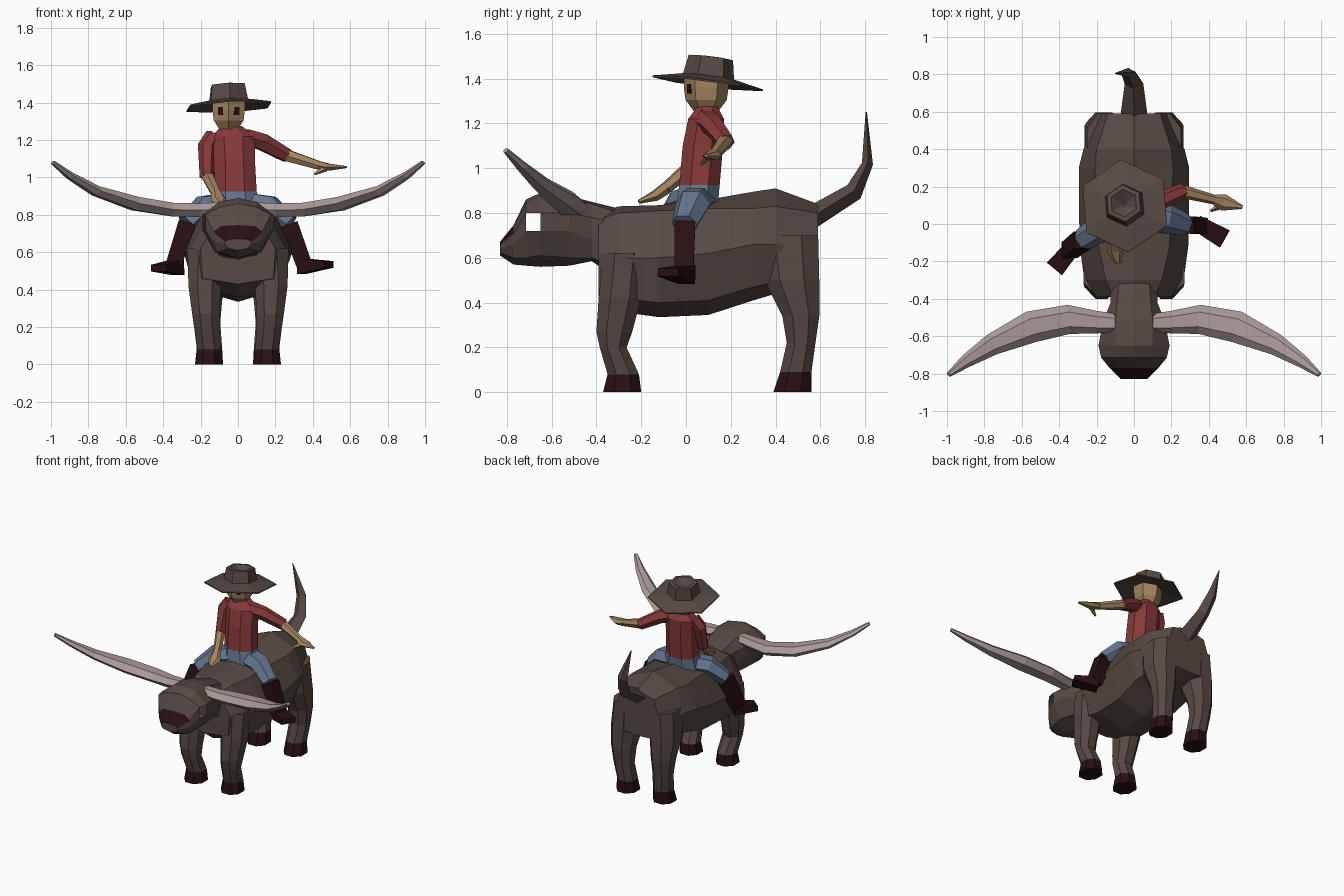
import bpy, bmesh, math
from mathutils import Vector, Matrix, Euler

cube = bpy.data.objects.get("Cube")
if cube:
    bpy.data.objects.remove(cube, do_unlink=True)


def material(name, r, g, b):
    m = bpy.data.materials.new(name)
    m.use_nodes = True
    m.diffuse_color = (r, g, b, 1)
    bsdf = next(n for n in m.node_tree.nodes if n.type == 'BSDF_PRINCIPLED')
    bsdf.inputs["Base Color"].default_value = (r, g, b, 1)
    return m


HIDE = material("brown hide", 0.095, 0.068, 0.056)
DARK = material("dark maroon", 0.022, 0.005, 0.006)
HORN = material("pale horn", 0.40, 0.32, 0.31)
SHIRT = material("red shirt", 0.25, 0.042, 0.042)
JEANS = material("blue denim", 0.13, 0.18, 0.28)
SKIN = material("tan skin", 0.36, 0.23, 0.115)


def loft(name, rings, *mats, edit=None):
    """Skin a list of equal-length rings, with capped ends."""
    bm = bmesh.new()
    loops = [[bm.verts.new(p) for p in ring] for ring in rings]
    n = len(loops[0])
    for a, b in zip(loops, loops[1:]):
        for i in range(n):
            j = (i + 1) % n
            bm.faces.new((a[i], a[j], b[j], b[i]))
    bm.faces.new(loops[0])
    bm.faces.new(loops[-1])
    bmesh.ops.recalc_face_normals(bm, faces=bm.faces)
    if edit:
        edit(bm)
    mesh = bpy.data.meshes.new(name)
    bm.to_mesh(mesh)
    bm.free()
    for m in mats:
        mesh.materials.append(m)
    obj = bpy.data.objects.new(name, mesh)
    bpy.context.collection.objects.link(obj)
    return obj


def mirrored_ring(y, pts):
    """Closed ring in the xz plane from its +x half, top to bottom."""
    other = [(-x, z) for x, z in reversed(pts[1:-1])]
    return [Vector((x, y, z)) for x, z in pts + other]


def box_ring(z, x0, x1, y0, y1, cut=0.28):
    """Chamfered rectangle at height z."""
    cx, cy, hx, hy = (x0 + x1) / 2, (y0 + y1) / 2, (x1 - x0) / 2, (y1 - y0) / 2
    k = 1 - 2 * cut
    unit = [(1, -k), (1, k), (k, 1), (-k, 1), (-1, k), (-1, -k), (-k, -1), (k, -1)]
    return [Vector((cx + u * hx, cy + v * hy, z)) for u, v in unit]


def hex_ring(r, z, turn):
    return [Vector((r * math.cos(turn + i * math.pi / 3),
                    r * math.sin(turn + i * math.pi / 3), z)) for i in range(6)]


def tube(name, path, mat, sides=6, ref=(0, 0, 1), turn=0.0):
    """Limb along stations (x, y, z, half width, half height)."""
    pts = [Vector(p[:3]) for p in path]
    rings = []
    for i, p in enumerate(path):
        t = (pts[min(i + 1, len(pts) - 1)] - pts[max(i - 1, 0)]).normalized()
        side = t.cross(Vector(ref)).normalized()
        up = side.cross(t)
        angles = [turn + k * 2 * math.pi / sides for k in range(sides)]
        rings.append([pts[i] + side * p[3] * math.cos(a) + up * p[4] * math.sin(a)
                      for a in angles])
    return loft(name, rings, mat)


# Bull body: y, top, ridge (x, z), flank (x, z), lower edge (x, z), belly
body = [
    (-.39, .80, .11, .77, .20, .62, .19, .46, .43),
    (-.30, .83, .15, .80, .265, .60, .24, .42, .36),
    (-.12, .835, .19, .81, .29, .60, .22, .40, .335),
    (.10, .86, .20, .82, .295, .62, .22, .41, .345),
    (.30, .895, .21, .82, .295, .66, .23, .47, .41),
    (.40, .91, .20, .83, .27, .66, .22, .49, .44),
    (.59, .84, .14, .80, .19, .65, .18, .50, .49)]
loft("bull_body", [mirrored_ring(y, [(0, t), (a, s), (w, m), (b, l), (0, u)])
                   for y, t, a, s, w, m, b, l, u in body], HIDE)


# Bull neck and head, with open eye sockets and a dark nose
def finish_head(bm):
    sockets = []
    for f in bm.faces:
        c = f.calc_center_median()
        if c.y < -.77 and f.normal.z > .5 and abs(f.normal.x) < .3:
            f.material_index = 1
        if -.71 < c.y < -.65 and abs(c.x) > .16 and .74 < c.z < .78:
            sockets.append(f)
    bmesh.ops.delete(bm, geom=sockets, context='FACES')


head = [
    (-.30, .82, .08, .80, .13, .75, .66, .12, .54, .50),
    (-.42, .85, .09, .84, .125, .78, .68, .10, .60, .585),
    (-.52, .875, .10, .865, .165, .80, .72, .11, .60, .565),
    (-.65, .89, .10, .87, .19, .80, .72, .13, .61, .56),
    (-.715, .86, .10, .84, .175, .80, .72, .12, .60, .565),
    (-.77, .745, .09, .74, .13, .71, .66, .11, .60, .57),
    (-.83, .672, .035, .672, .07, .66, .64, .05, .62, .61)]
loft("bull_head", [mirrored_ring(y, [(0, t), (a, z1), (w, z2), (w, z3), (b, zl), (0, u)])
                   for y, t, a, z1, w, z2, z3, b, zl, u in head],
     HIDE, DARK, edit=finish_head)

# Bull legs and hooves: z, inner x, outer x, front y, back y
fore = [(.62, .05, .27, -.37, -.18), (.42, .09, .265, -.39, -.20), (.27, .10, .245, -.40, -.24),
        (.20, .10, .235, -.385, -.265), (.08, .09, .22, -.35, -.21), (0, .08, .23, -.37, -.20)]
hind = [(.70, .05, .25, .32, .59), (.50, .06, .265, .35, .595), (.34, .085, .25, .43, .595),
        (.22, .095, .235, .45, .578), (.09, .085, .22, .42, .56), (0, .08, .23, .39, .56)]
for side, s in (("left", 1), ("right", -1)):
    for end, rows in (("front", fore), ("hind", hind)):
        rings = [box_ring(z, *sorted((s * a, s * b)), c, d) for z, a, b, c, d in rows]
        loft(f"{end}_leg_{side}", rings[:-1], HIDE)
        loft(f"{end}_hoof_{side}", rings[-2:], DARK)
    # Sweeping horns
    horn = [(.10, -.53, .83, .05, .042), (.20, -.525, .825, .06, .042),
            (.35, -.51, .828, .078, .042), (.55, -.55, .86, .085, .042),
            (.76, -.645, .928, .058, .03), (.90, -.735, 1.01, .035, .02),
            (.99, -.805, 1.08, .014, .012)]
    tube(f"horn_{side}", [(s * p[0], *p[1:]) for p in horn], HORN)

# Tail
tube("tail", [(0, .56, .78, .075, .05), (0, .75, .895, .05, .042),
              (-.03, .81, 1.02, .04, .025), (-.10, .805, 1.25, .003, .003)],
     HIDE, sides=4, ref=(0, -1, .3))

# Rider torso and hips
loft("rider_torso", [box_ring(.92, -.13, .10, -.03, .15), box_ring(1.10, -.13, .09, -.015, .165),
                     box_ring(1.22, -.14, .09, .01, .17), box_ring(1.275, -.09, .02, .05, .14)], SHIRT)
loft("rider_hips", [box_ring(.80, -.15, .13, -.05, .14), box_ring(.925, -.13, .10, -.03, .15)], JEANS)

# Rider legs: thigh, boot shaft and foot
legs = {
    "left": [(.02, .06, .86), (.17, .03, .84), (.275, -.005, .75), (.355, -.01, .53),
             (.335, .005, .525), (.485, -.08, .535)],
    "right": [(-.04, .05, .86), (-.18, -.02, .84), (-.275, -.085, .75), (-.345, -.14, .53),
              (-.32, -.115, .52), (-.425, -.24, .515)]}
for side, (hip, mid, knee, ankle, heel, toe) in legs.items():
    q = math.pi / 4
    tube(f"thigh_{side}", [(*hip, .08, .07), (*mid, .08, .07), (*knee, .06, .055)], JEANS)
    tube(f"boot_shaft_{side}", [(*knee, .065, .065), (*ankle, .06, .06)],
         DARK, sides=4, ref=(0, 1, 0), turn=q)
    tube(f"boot_foot_{side}", [(*heel, .06, .06), (*toe, .075, .025)], DARK, sides=4, turn=q)

# Rider arms: one reaching down to the neck, one flung outward
tube("sleeve_right", [(-.13, .09, 1.225, .045, .05), (-.165, .07, 1.17, .05, .045),
                      (-.165, .025, 1.0, .04, .038)], SHIRT, ref=(0, 1, 0))
tube("forearm_right", [(-.165, .025, 1.01, .035, .034), (-.115, -.09, .91, .028, .028)], SKIN)
tube("hand_right", [(-.115, -.09, .91, .03, .03), (-.10, -.14, .875, .045, .025),
                    (-.085, -.21, .85, .015, .01)], SKIN)
tube("sleeve_left", [(.04, .09, 1.215, .06, .05), (.13, .12, 1.19, .05, .05),
                     (.265, .18, 1.115, .04, .04)], SHIRT)
tube("forearm_left", [(.255, .175, 1.12, .036, .036), (.43, .13, 1.065, .026, .026)], SKIN)
tube("hand_left", [(.43, .13, 1.065, .028, .026), (.48, .115, 1.055, .045, .022),
                   (.58, .09, 1.055, .01, .006)], SKIN)
tube("thumb_left", [(.47, .10, 1.05, .02, .018), (.41, .07, 1.018, .007, .007)], SKIN, sides=4)

# Rider head with eye plates on its two front faces
centre = Vector((-.05, .09, 0))
loft("rider_head", [[centre + p for p in hex_ring(r, z, -math.pi / 2)]
                    for r, z in ((.055, 1.255), (.092, 1.305), (.10, 1.36), (.10, 1.425))], SKIN)
for side, s in (("left", 1), ("right", -1)):
    turn = Matrix.Rotation(s * math.pi / 6, 4, 'Z')
    spot = Matrix.Translation(centre + Vector((0, 0, 1.355))) @ turn
    loft(f"eye_{side}", [[spot @ Vector((x, y, z)) for x, z in
                          ((-.015, -.022), (.015, -.022), (.015, .022), (-.015, .022))]
                         for y in (-.082, -.089)], DARK)

# Wide hat with a dented crown, slightly tilted
tilt = Matrix.Translation((-.05, .10, 1.405)) @ Euler(
    (math.radians(-7), math.radians(-3), 0)).to_matrix().to_4x4()
hat = [(.10, -.008), (.25, -.03), (.25, -.022), (.115, .005),
       (.10, .09), (.075, .092), (.01, .05)]
loft("hat", [[tilt @ p for p in hex_ring(r, z, math.radians(95))] for r, z in hat], HIDE)
